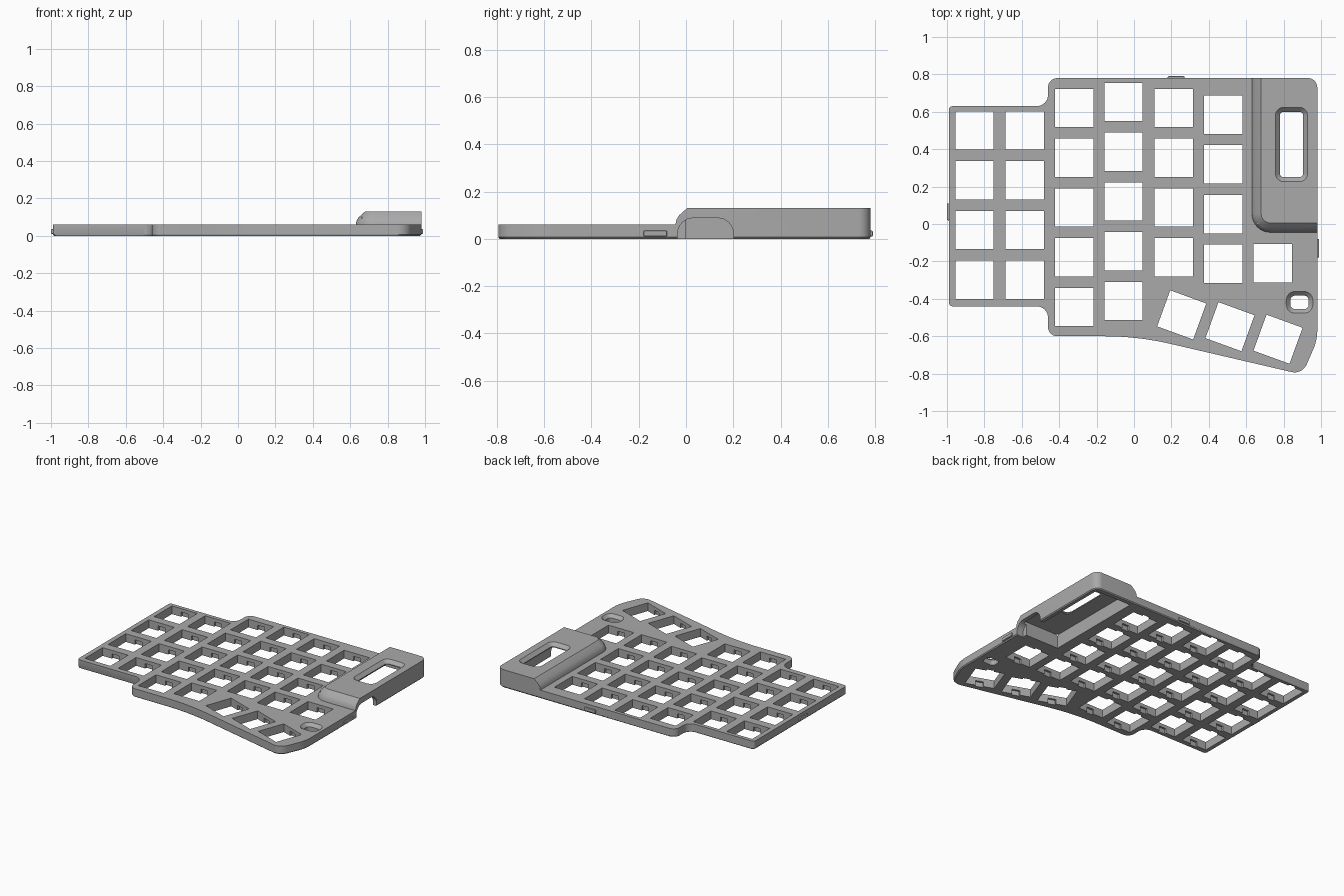
import bpy, bmesh, math
from mathutils import Vector, Matrix

cube = bpy.data.objects.get("Cube")
if cube:
    bpy.data.objects.remove(cube, do_unlink=True)

grey = bpy.data.materials.new("plain grey")
grey.use_nodes = True
GREY = (0.4, 0.4, 0.4, 1)
grey.diffuse_color = GREY
grey.node_tree.nodes["Principled BSDF"].inputs["Base Color"].default_value = GREY


def rounded(corners, steps=8):
    """Outline from (x, y, radius) corners, each filleted by an arc."""
    out = []
    n = len(corners)
    for i, (x, y, r) in enumerate(corners):
        p = Vector((x, y))
        if r == 0:
            out.append(p)
            continue
        a = (Vector(corners[i - 1][:2]) - p).normalized()
        b = (Vector(corners[(i + 1) % n][:2]) - p).normalized()
        half = a.angle(b) / 2
        centre = p + (a + b).normalized() * r / math.sin(half)
        start = p + a * r / math.tan(half) - centre
        end = p + b * r / math.tan(half) - centre
        sweep = start.angle_signed(end)
        for k in range(steps + 1):
            out.append(centre + Matrix.Rotation(-sweep * k / steps, 2) @ start)
    return out


def rect(x0, x1, y0, y1, r=0):
    return rounded([(x0, y0, r), (x1, y0, r), (x1, y1, r), (x0, y1, r)])


def loft(bm, rings, place=Matrix()):
    """Closed solid through a stack of (outline, z) rings."""
    loops = [[bm.verts.new(place @ Vector((p[0], p[1], z))) for p in o] for o, z in rings]
    for low, high in zip(loops, loops[1:]):
        for i in range(len(low)):
            j = (i + 1) % len(low)
            bm.faces.new((low[i], low[j], high[j], high[i]))
    bm.faces.new(loops[0][::-1])
    bm.faces.new(loops[-1])


def make(name, solids):
    bm = bmesh.new()
    for solid in solids:
        loft(bm, *solid)
    bmesh.ops.recalc_face_normals(bm, faces=bm.faces)
    mesh = bpy.data.meshes.new(name)
    bm.to_mesh(mesh)
    bm.free()
    mesh.materials.append(grey)
    obj = bpy.data.objects.new(name, mesh)
    bpy.context.collection.objects.link(obj)
    return obj


def combine(target, tool, operation):
    bpy.context.view_layer.objects.active = target
    mod = target.modifiers.new(operation.lower(), 'BOOLEAN')
    mod.object, mod.operation, mod.solver = tool, operation, 'EXACT'
    bpy.ops.object.modifier_apply(modifier=mod.name)
    bpy.data.objects.remove(tool, do_unlink=True)


TOP, ROOF = 0.06, 0.13

# Plate outline, with stepped left side and a swept thumb edge
outline = rounded([
    (-0.99, -0.44, 0.02), (-0.46, -0.44, 0.06), (-0.46, -0.6, 0.05),
    (0.02, -0.6, 1.6), (0.9, -0.805, 0.07), (0.98, -0.62, 0.25),
    (0.98, 0.78, 0.05), (-0.46, 0.78, 0.05), (-0.46, 0.63, 0.06), (-0.99, 0.63, 0.02)])
foot = [p * 0.994 for p in outline]
plate = make("switch_plate", [([(foot, 0), (outline, 0.007), (outline, TOP)],)])


# Raised controller cover, bevelled on its two inner sides
def cover_ring(inset):
    return rounded([(0.63 + inset, -0.045 + inset, 0.1 - inset), (0.98, -0.045 + inset, 0),
                    (0.98, 0.78, 0.05), (0.63 + inset, 0.78, 0)])


combine(plate, make("cover", [([
    (cover_ring(0), 0.03), (cover_ring(0), TOP), (cover_ring(0.004), 0.08),
    (cover_ring(0.016), 0.1), (cover_ring(0.05), ROOF)],)]), 'UNION')

# Hollow beneath the cover
combine(plate, make("cavity", [([(rect(0.66, 0.95, 0, 0.745), -0.1),
                                (rect(0.66, 0.95, 0, 0.745), 0.1)],)]), 'DIFFERENCE')

# Arched cable opening through the right wall
arch = rounded([(-0.035, -0.1, 0), (0.2, -0.1, 0), (0.2, 0.088, 0.065), (-0.035, 0.088, 0.065)])
sideways = Matrix(((0, 0, 1, 0), (1, 0, 0, 0), (0, 1, 0, 0), (0, 0, 0, 1)))
combine(plate, make("arch", [([(arch, 0.93), (arch, 1.1)], sideways)]), 'DIFFERENCE')


# Bevelled window in the cover and bevelled reset opening
def opening(x0, x1, y0, y1, r, z, bevel):
    def ring(grow):
        return rect(x0 - grow, x1 + grow, y0 - grow, y1 + grow, r + grow)
    return ([(ring(0), -0.1), (ring(0), z - bevel), (ring(bevel), z),
             (ring(bevel), z + 0.1)],)


combine(plate, make("openings", [
    opening(0.78, 0.904, 0.25, 0.6, 0.02, ROOF, 0.024),
    opening(0.836, 0.934, -0.455, -0.383, 0.025, TOP, 0.022)]), 'DIFFERENCE')

# Key positions: columns of (x, top key y, count), then the angled thumb keys
PITCH, HALF = 0.266, 0.1025
columns = [(-0.853, 0.5, 4), (-0.584, 0.5, 4), (-0.32, 0.62, 5), (-0.056, 0.652, 5),
           (0.212, 0.62, 4), (0.478, 0.585, 4), (0.742, -0.21, 1)]
keys = [(x, y - PITCH * k, 0) for x, y, count in columns for k in range(count)]
keys += [(x, y, -20) for x, y in [(0.255, -0.486), (0.513, -0.549), (0.77, -0.616)]]
places = [Matrix.Translation((x, y, 0)) @ Matrix.Rotation(math.radians(a), 4, 'Z')
          for x, y, a in keys]

# Square key holes, with shallow clip notches under their front and back edges
square = rect(-HALF, HALF, -HALF, HALF)
notch = rect(-0.028, 0.028, -HALF - 0.014, HALF + 0.014)
combine(plate, make("key_holes", [([(square, -0.1), (square, 0.2)], m) for m in places]),
        'DIFFERENCE')
combine(plate, make("clip_notches", [([(notch, -0.1), (notch, 0.035)], m) for m in places]),
        'DIFFERENCE')

# Snap tabs on the left, right and back edges
for name, bounds in [("left_edge_tab", (0.975, 0.99, -0.18, -0.08)),
                     ("right_edge_tab", (-1.0, -0.975, 0.02, 0.11)),
                     ("back_edge_tab", (0.18, 0.27, 0.765, 0.79))]:
    x0, x1, y0, y1 = bounds
    tab = make(name, [([(rect(*bounds), 0.01), (rect(*bounds), 0.035)],)])
    bevel = tab.modifiers.new("soft edges", 'BEVEL')
    bevel.width, bevel.segments = 0.005, 2

# Smooth arcs, crisp edges
bpy.ops.object.select_all(action='DESELECT')
plate.select_set(True)
bpy.context.view_layer.objects.active = plate
bpy.ops.object.shade_smooth_by_angle(angle=math.radians(25))
